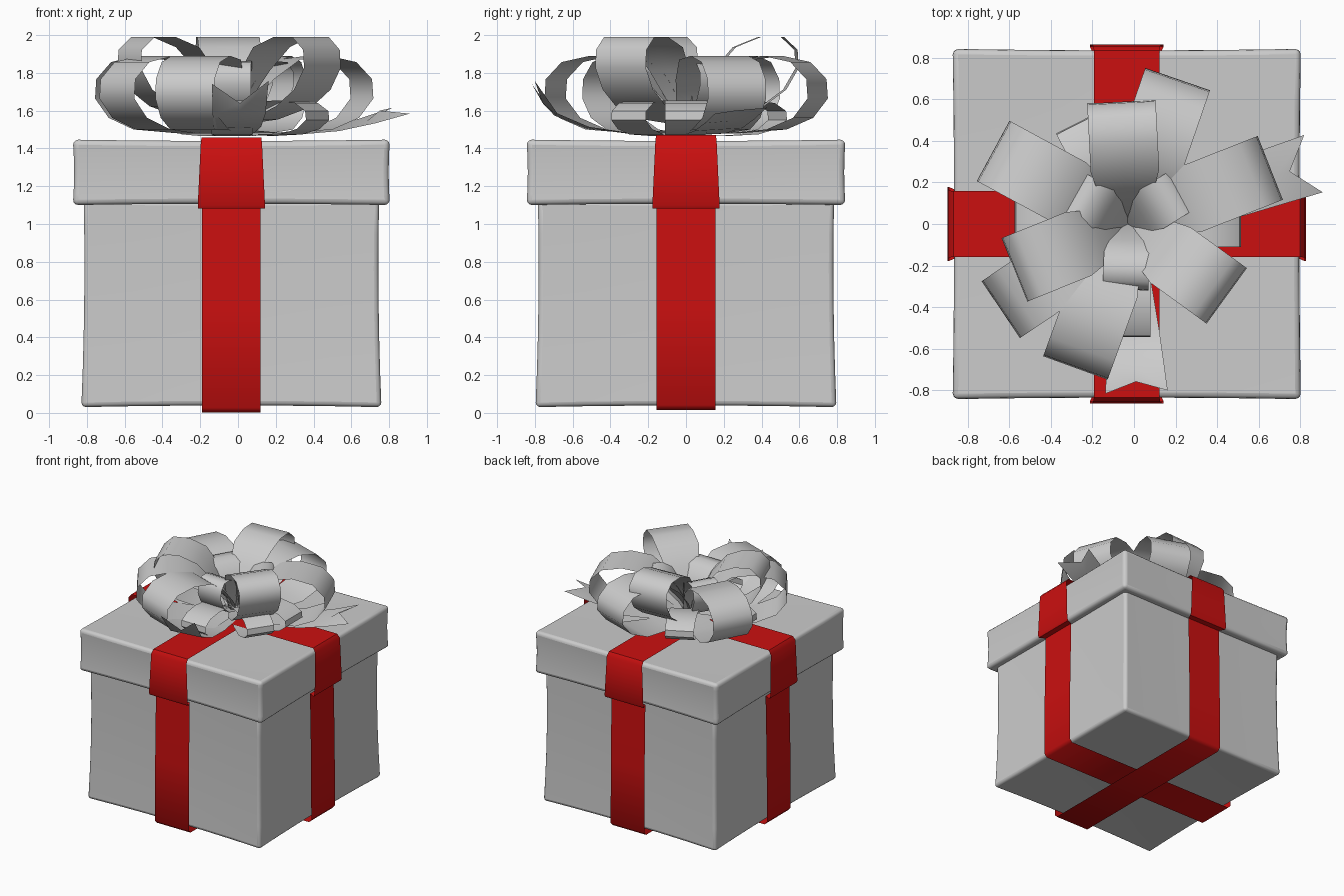
import bpy, bmesh, math
from mathutils import Vector

if "Cube" in bpy.data.objects:
    bpy.data.objects.remove(bpy.data.objects["Cube"])

CX = -0.035  # box centre in x
red = bpy.data.materials.new("red_ribbon")
red.diffuse_color = (0.6, 0.005, 0.005, 1)
red.use_nodes = True
red.node_tree.nodes["Principled BSDF"].inputs["Base Color"].default_value = red.diffuse_color


def make_object(name, bm, mat=None):
    mesh = bpy.data.meshes.new(name)
    bm.to_mesh(mesh)
    bm.free()
    ob = bpy.data.objects.new(name, mesh)
    bpy.context.collection.objects.link(ob)
    if mat:
        mesh.materials.append(mat)
    return ob


def smooth(ob, angle=40):
    bpy.ops.object.select_all(action='DESELECT')
    ob.select_set(True)
    bpy.context.view_layer.objects.active = ob
    bpy.ops.object.shade_smooth_by_angle(angle=math.radians(angle))


def soft_box(name, hx, hy, z0, z1, dent, taper, bevel):
    """Rounded box with faces pulled slightly inwards."""
    bm = bmesh.new()
    bmesh.ops.create_cube(bm, size=2)
    bmesh.ops.subdivide_edges(bm, edges=bm.edges[:], cuts=5, use_grid_fill=True)
    for v in bm.verts:
        p = v.co.copy()
        half = (hx, hy, (z1 - z0) / 2)
        out = [p[i] * half[i] for i in range(3)]
        for i in range(3):
            if abs(p[i]) > 0.999:
                b, c = p[(i + 1) % 3], p[(i + 2) % 3]
                out[i] -= math.copysign(dent * (2 - b * b - c * c) / 2, p[i])
        k = 1 - taper * (p.z + 1) / 2
        v.co = (CX + out[0] * k, out[1] * k, (z0 + z1) / 2 + out[2])
    ob = make_object(name, bm)
    mod = ob.modifiers.new("round", 'BEVEL')
    mod.width, mod.segments, mod.limit_method = bevel, 3, 'ANGLE'
    mod.angle_limit = math.radians(50)
    smooth(ob, 60)
    return ob


def strip(name, path, angle, origin, mat=None, closed=False, notch=0, roll=0):
    """Ribbon through (distance, height, half width) points along a heading."""
    d = Vector((math.cos(angle), math.sin(angle), 0))
    side = Vector((-d.y, d.x, 0))
    bm = bmesh.new()
    rows = []
    for i, (r, z, w) in enumerate(path):
        mid = Vector((origin[0], origin[1], z)) + d * r
        lift = Vector((0, 0, roll * i / len(path)))
        row = [mid - side * w - lift, mid.copy(), mid + side * w + lift]
        if notch and i == len(path) - 1:
            row[1] -= d * notch
        rows.append([bm.verts.new(p) for p in row])
    pairs = list(zip(rows, rows[1:]))
    if closed:
        pairs.append((rows[-1], rows[0]))
    for a, b in pairs:
        for j in range(2):
            bm.faces.new((a[j], b[j], b[j + 1], a[j + 1]))
    bmesh.ops.recalc_face_normals(bm, faces=bm.faces[:])
    ob = make_object(name, bm, mat)
    smooth(ob, 50)
    return ob


# Box and lid
soft_box("box", 0.795, 0.797, 0.03, 1.13, 0.018, 0.016, 0.025)
soft_box("lid", 0.84, 0.845, 1.10, 1.447, 0.014, 0.0, 0.028)

# Red straps wrapped round the box and over the lid
for name, ang, zb, zt in (("strap_front_back", math.pi / 2, 0.002, 1.458),
                          ("strap_left_right", 0, 0.016, 1.472)):
    half = [(0.795, zb, 0.155), (0.817, zb + 0.025, 0.155), (0.815, 0.55, 0.155),
            (0.805, 1.085, 0.155), (0.855, 1.083, 0.178), (0.864, 1.10, 0.178),
            (0.858, zt - 0.03, 0.162), (0.835, zt, 0.158)]
    path = half + [(-r, z, w) for r, z, w in reversed(half)]
    strip(name, path, ang, (CX, 0), red, closed=True)

# Bow loop outline: fraction of reach, fraction of height, fraction of width
LOOP = [(0, .06, .3), (.35, 0, .75), (.68, .05, 1), (.88, .2, 1), (.99, .45, 1),
        (.98, .7, 1), (.86, .92, 1), (.65, 1, 1), (.43, .95, 1), (.25, .7, .8),
        (.09, .35, .5), (0, .06, .3)]
BOW = (-0.03, 0)


def bow_loop(name, deg, reach, z0, h, w, tilt=0):
    path = [(t * reach, z0 + s * h + t * tilt, f * w) for t, s, f in LOOP]
    strip(name, path, math.radians(deg), BOW)


for i, a in enumerate((21.5, 71, 151.5, 214, 250)):
    bow_loop(f"bow_outer_loop_{i}", a, 0.745, 1.48, 0.41, 0.165)
for i, a in enumerate((93, -36, 202)):
    bow_loop(f"bow_upper_loop_{i}", a, 0.595, 1.50, 0.39, 0.165, 0.152)
for i, a in enumerate((0, 117, 180, 270, 326)):
    bow_loop(f"bow_low_loop_{i}", a, 0.55, 1.465, 0.19, 0.11)
for i, a in enumerate((32, 150, 268)):
    bow_loop(f"bow_inner_loop_{i}", a, 0.32, 1.53, 0.28, 0.11, 0.08)

# Notched ribbon tails
strip("tail_right", [(0, 1.47, .05), (.3, 1.475, .12), (.55, 1.50, .135),
                     (.75, 1.545, .14), (.94, 1.60, .145)],
      math.radians(18), BOW, notch=0.12, roll=0.02)
strip("tail_front", [(0, 1.47, .05), (.3, 1.48, .1), (.52, 1.51, .125),
                     (.69, 1.58, .14), (.81, 1.75, .15)],
      math.radians(-87), BOW, notch=0.05, roll=0.01)
bpy.data.objects["tail_front"].data.vertices[-2].co.z -= 0.11
